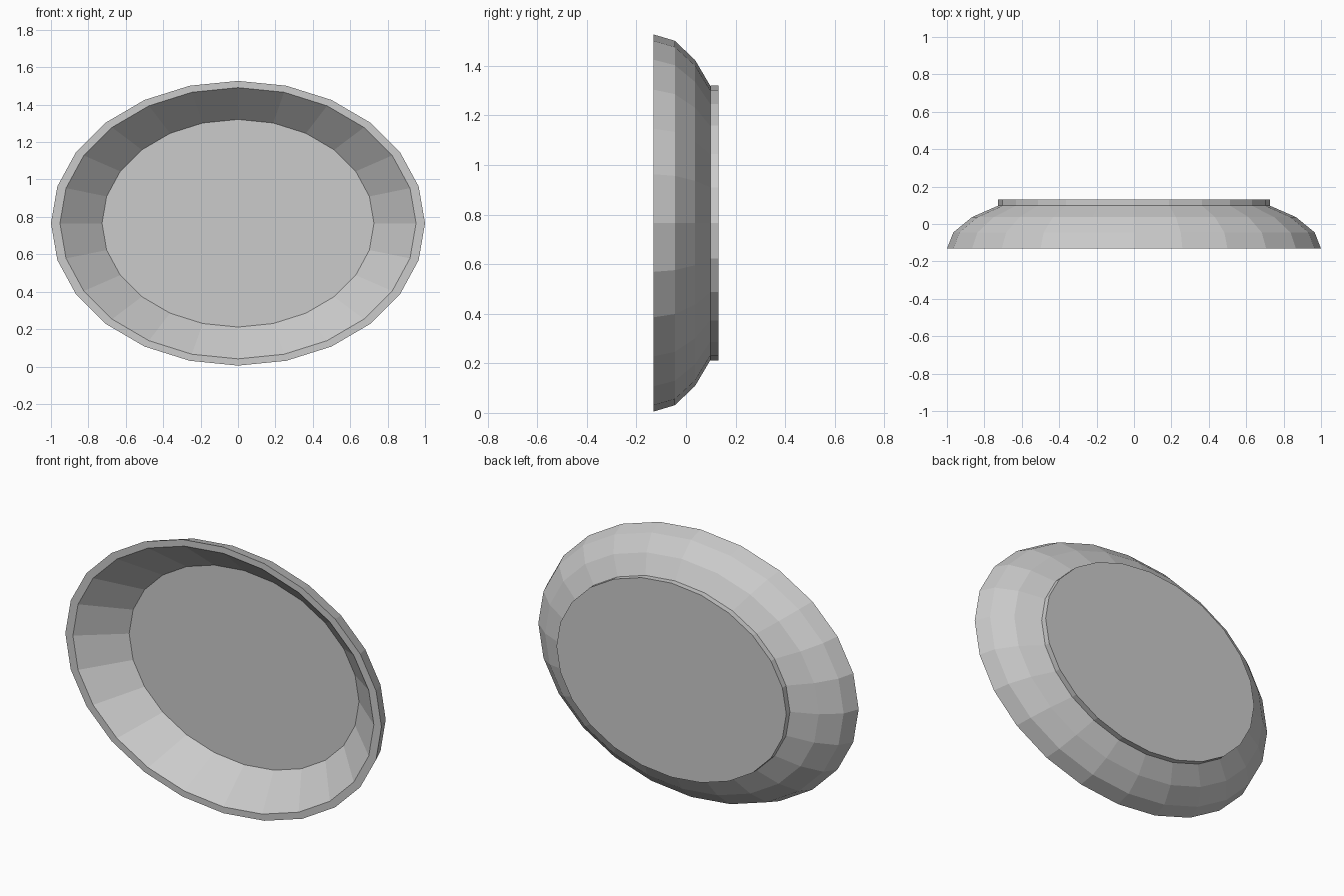
import bpy, bmesh
from math import sin, cos, tau

if "Cube" in bpy.data.objects:
    bpy.data.objects.remove(bpy.data.objects["Cube"])

SIDES = 24
CENTRE_Z = 0.766


def oval_loft(name, profile):
    """Loft oval rings (half width, half height, y) and cap both ends."""
    bm = bmesh.new()
    rings = []
    for rx, rz, y in profile:
        rings.append([bm.verts.new((rx * cos(tau * i / SIDES), y,
                                    CENTRE_Z + rz * sin(tau * i / SIDES)))
                      for i in range(SIDES)])
    for a, b in zip(rings, rings[1:]):
        for i in range(SIDES):
            j = (i + 1) % SIDES
            bm.faces.new((a[i], a[j], b[j], b[i]))
    bm.faces.new(rings[0])
    bm.faces.new(rings[-1])
    bmesh.ops.recalc_face_normals(bm, faces=bm.faces)
    mesh = bpy.data.meshes.new(name)
    bm.to_mesh(mesh)
    bm.free()
    obj = bpy.data.objects.new(name, mesh)
    bpy.context.collection.objects.link(obj)
    return obj


# Dish body: floor, sloped inner wall, flat rim, curved outer wall
oval_loft("dish", [
    (0.727, 0.555, 0.055),
    (0.952, 0.725, -0.132),
    (1.0, 0.761, -0.132),
    (0.966, 0.735, -0.045),
    (0.866, 0.657, 0.037),
    (0.722, 0.55, 0.1),
])

# Raised foot on the back
oval_loft("foot", [
    (0.727, 0.555, 0.099),
    (0.727, 0.555, 0.132),
])
